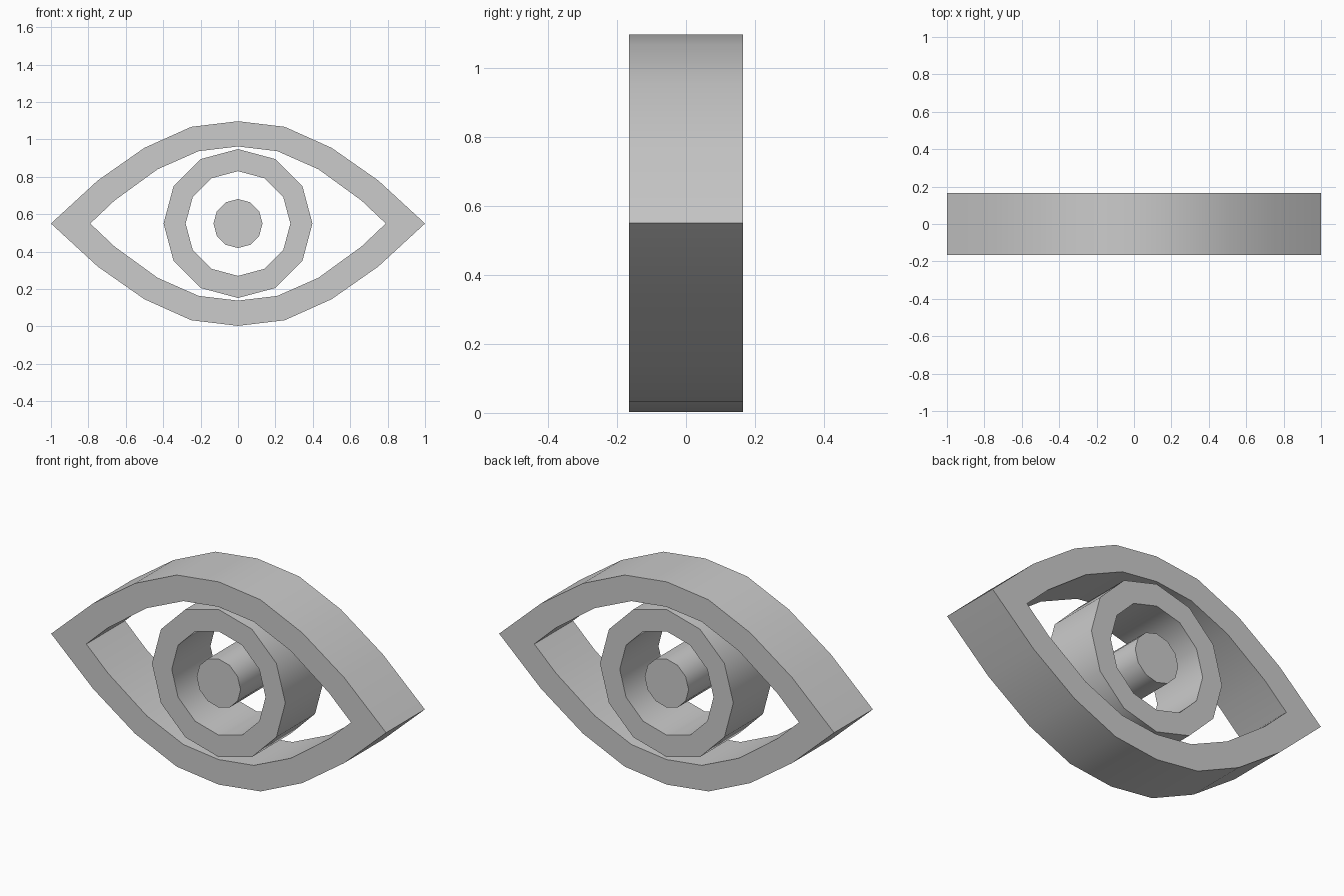
import bpy, bmesh, math

HALF_DEPTH = 0.165
CENTRE_Z = 0.55

cube = bpy.data.objects.get("Cube")
if cube:
    bpy.data.objects.remove(cube, do_unlink=True)

grey = bpy.data.materials.new("plain grey")
grey.use_nodes = True
colour = (0.6, 0.6, 0.6, 1)
grey.diffuse_color = colour
grey.node_tree.nodes["Principled BSDF"].inputs["Base Color"].default_value = colour


def circle(radius, sides=12):
    return [(radius * math.cos(math.tau * i / sides),
             radius * math.sin(math.tau * i / sides)) for i in range(sides)]


def mirrored(quarter):
    """Close a quarter outline, running from the right tip to the top."""
    upper = quarter + [(-x, z) for x, z in quarter[-2::-1]]
    return upper + [(x, -z) for x, z in upper[-2:0:-1]]


def extrude_outline(name, outer, inner=None):
    """Extrude an outline along y, with an optional matching hole."""
    bm = bmesh.new()

    def loop(points, y):
        return [bm.verts.new((x, y, CENTRE_Z + z)) for x, z in points]

    def bridge(a, b):
        for i in range(len(a)):
            j = (i + 1) % len(a)
            bm.faces.new((a[i], a[j], b[j], b[i]))

    front, back = loop(outer, -HALF_DEPTH), loop(outer, HALF_DEPTH)
    bridge(front, back)
    if inner:
        hole_front, hole_back = loop(inner, -HALF_DEPTH), loop(inner, HALF_DEPTH)
        bridge(hole_front, hole_back)
        bridge(front, hole_front)
        bridge(back, hole_back)
    else:
        bm.faces.new(front)
        bm.faces.new(back)
    bmesh.ops.recalc_face_normals(bm, faces=bm.faces)
    mesh = bpy.data.meshes.new(name)
    bm.to_mesh(mesh)
    bm.free()
    mesh.materials.append(grey)
    obj = bpy.data.objects.new(name, mesh)
    bpy.context.collection.objects.link(obj)
    bpy.ops.object.select_all(action="DESELECT")
    obj.select_set(True)
    bpy.context.view_layer.objects.active = obj
    bpy.ops.object.shade_smooth_by_angle(angle=math.radians(35))


# Almond-shaped eyelid frame
lid_outer = mirrored([(1, 0), (0.75, 0.23), (0.5, 0.405), (0.25, 0.517), (0, 0.547)])
lid_inner = mirrored([(0.79, 0), (0.66, 0.123), (0.43, 0.29), (0.21, 0.387), (0, 0.412)])
extrude_outline("eyelid_frame", lid_outer, lid_inner)

# Iris ring and solid pupil
extrude_outline("iris_ring", circle(0.398), circle(0.28))
extrude_outline("pupil", circle(0.131))
